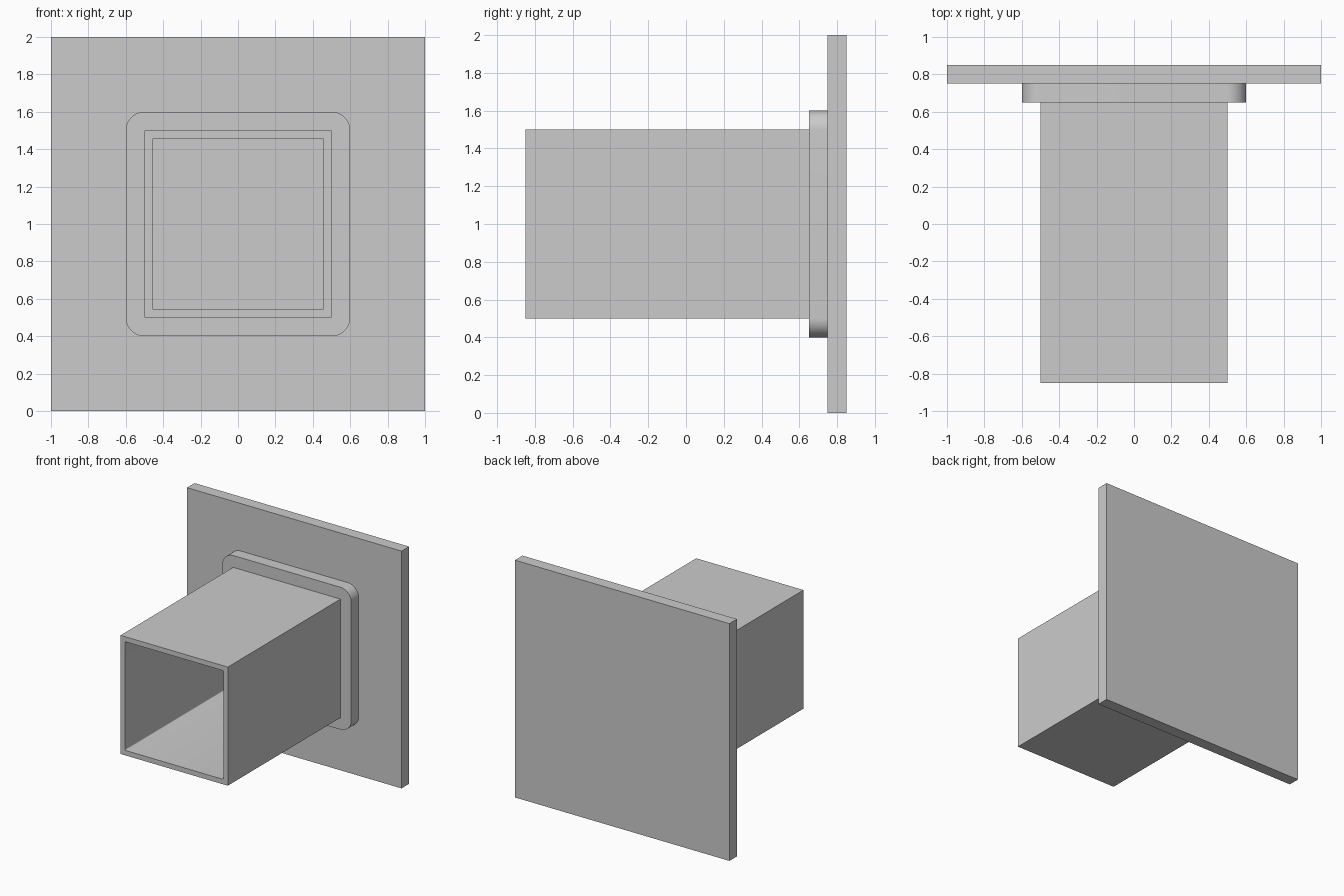
import bpy, bmesh
from math import cos, sin, pi
from mathutils import Matrix

cube = bpy.data.objects.get("Cube")
if cube:
    bpy.data.objects.remove(cube, do_unlink=True)

CENTER_Z = 1.0


def rounded_square(half, radius, steps=12):
    """Outline of a square with optional rounded corners."""
    signs = [(1, 1), (-1, 1), (-1, -1), (1, -1)]
    if radius == 0:
        return [(half * sx, half * sz) for sx, sz in signs]
    c = half - radius
    points = []
    for i, (sx, sz) in enumerate(signs):
        for k in range(steps + 1):
            a = (i + k / steps) * pi / 2
            points.append((sx * c + radius * cos(a), sz * c + radius * sin(a)))
    return points


def extruded(name, outlines, y_front, y_back):
    """Extrude nested outlines along y; the inner outline becomes a hole."""
    curve = bpy.data.curves.new(name, 'CURVE')
    curve.dimensions = '2D'
    curve.fill_mode = 'BOTH'
    curve.extrude = (y_back - y_front) / 2
    for outline in outlines:
        spline = curve.splines.new('POLY')
        spline.points.add(len(outline) - 1)
        for p, (x, z) in zip(spline.points, outline):
            p.co = (x, z, 0, 1)
        spline.use_cyclic_u = True
    temp = bpy.data.objects.new(name + "_outline", curve)
    bpy.context.collection.objects.link(temp)
    bpy.context.view_layer.update()
    evaluated = temp.evaluated_get(bpy.context.evaluated_depsgraph_get())
    mesh = bpy.data.meshes.new_from_object(evaluated)
    bpy.data.objects.remove(temp, do_unlink=True)
    bpy.data.curves.remove(curve)

    # Weld caps to walls and stand the profile upright
    mesh.name = name
    bm = bmesh.new()
    bm.from_mesh(mesh)
    bmesh.ops.remove_doubles(bm, verts=bm.verts, dist=1e-5)
    bm.transform(Matrix.Translation((0, (y_front + y_back) / 2, CENTER_Z))
                 @ Matrix.Rotation(pi / 2, 4, 'X'))
    bmesh.ops.recalc_face_normals(bm, faces=bm.faces)
    bm.to_mesh(mesh)
    bm.free()

    obj = bpy.data.objects.new(name, mesh)
    bpy.context.collection.objects.link(obj)
    bpy.ops.object.select_all(action='DESELECT')
    obj.select_set(True)
    bpy.context.view_layer.objects.active = obj
    bpy.ops.object.shade_smooth_by_angle(angle=pi / 6)
    return obj


tube_outer = rounded_square(0.5, 0)
tube_inner = rounded_square(0.458, 0.008, 4)

# Square mounting plate at the back
extruded("mounting_plate", [rounded_square(1.0, 0)], 0.75, 0.85)

# Rounded collar around the root of the tube
extruded("collar", [rounded_square(0.6, 0.1), tube_outer], 0.65, 0.75)

# Hollow square tube, open at the front
extruded("square_tube", [tube_outer, tube_inner], -0.85, 0.75)
